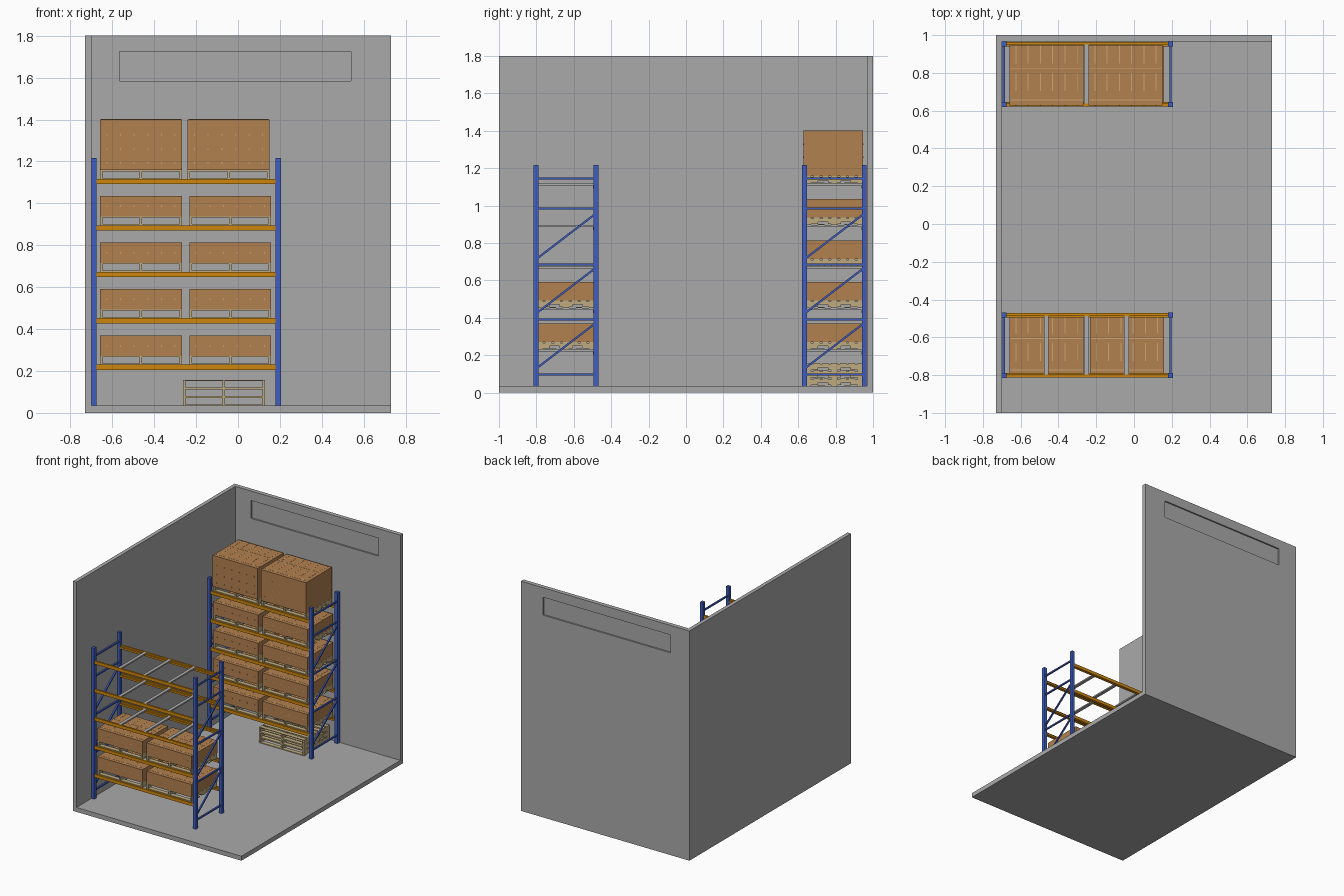
import bpy, bmesh, math
from mathutils import Matrix, Vector

if "Cube" in bpy.data.objects:
    bpy.data.objects.remove(bpy.data.objects["Cube"], do_unlink=True)


def material(name, rgb):
    m = bpy.data.materials.new(name)
    m.use_nodes = True
    m.diffuse_color = (*rgb, 1)
    m.node_tree.nodes["Principled BSDF"].inputs["Base Color"].default_value = (*rgb, 1)
    return m


CONCRETE = material("concrete grey", (0.40, 0.40, 0.40))
STEEL = material("steel grey", (0.42, 0.42, 0.42))
BLUE = material("frame blue", (0.05, 0.11, 0.53))
ORANGE = material("beam orange", (0.61, 0.24, 0.004))
CARTON = material("carton brown", (0.45, 0.22, 0.08))
TAPE = material("carton tape", (0.62, 0.37, 0.17))
WOOD = material("pallet wood", (0.52, 0.41, 0.22))


def add_box(bm, x, y, z, slot=0, turn=None):
    """Box from (min, max) ranges, optionally turned about its middle."""
    lo, hi = Vector((x[0], y[0], z[0])), Vector((x[1], y[1], z[1]))
    mat = Matrix.Translation((lo + hi) / 2) @ (turn or Matrix())
    verts = bmesh.ops.create_cube(bm, size=1, matrix=mat @ Matrix.Diagonal((*(hi - lo), 1)))["verts"]
    for f in {f for v in verts for f in v.link_faces}:
        f.material_index = slot


def finish_mesh(bm, name, *mats):
    me = bpy.data.meshes.new(name)
    bm.to_mesh(me)
    bm.free()
    for m in mats:
        me.materials.append(m)
    return me


def place(name, me, loc=(0, 0, 0)):
    ob = bpy.data.objects.new(name, me)
    ob.location = loc
    bpy.context.collection.objects.link(ob)
    return ob


def around(c, w):
    return (c - w / 2, c + w / 2)


# Room: floor, side wall, back wall with a window recessed from both sides
FLOOR = 0.035
for name, x, y, z in (("floor", (-0.73, 0.73), (-1, 1), (0, FLOOR)),
                      ("side_wall", (-0.73, -0.70), (-1, 1), (FLOOR, 1.8))):
    bm = bmesh.new()
    add_box(bm, x, y, z)
    place(name, finish_mesh(bm, name, CONCRETE))

bm = bmesh.new()
add_box(bm, (-0.70, 0.73), (0.967, 1), (FLOOR, 1.8))
bm.normal_update()
for face in [f for f in bm.faces if abs(f.normal.y) > 0.9]:
    inward = -0.012 * face.normal
    mid = face.calc_center_median()
    bmesh.ops.inset_individual(bm, faces=[face], thickness=0.01)
    for v in face.verts:
        v.co.x = 0.54 if v.co.x > mid.x else -0.565
        v.co.z = 1.725 if v.co.z > mid.z else 1.585
    pane = bmesh.ops.extrude_discrete_faces(bm, faces=[face])["faces"][0]
    bmesh.ops.translate(bm, verts=pane.verts, vec=inward)
place("back_wall", finish_mesh(bm, "back_wall", CONCRETE))

# Rack dimensions; y is measured from the rack's middle
LEFT, RIGHT, HALF = -0.689, 0.193, 0.16
SHELVES = [0.23 + 0.2218 * i for i in range(5)]

# Upright frame: two posts, five rungs, three diagonals
bm = bmesh.new()
for side in (-1, 1):
    add_box(bm, around(0, 0.026), around(side * HALF, 0.026), (FLOOR, 1.217))
for z in (0.096, 0.39, 0.685, 0.985, 1.145):
    add_box(bm, around(0, 0.012), (-HALF, HALF), around(z, 0.011))
for z in (0.25, 0.545, 0.835):
    slope = math.atan2(0.245, 2 * HALF)
    length = math.hypot(0.245, 2 * HALF)
    add_box(bm, around(0, 0.011), around(0, length), around(z, 0.011),
            turn=Matrix.Rotation(slope, 4, "X"))
frame_mesh = finish_mesh(bm, "upright_frame", BLUE)

# Shelf: stepped front and back beams
bm = bmesh.new()
for side in (-1, 1):
    add_box(bm, (LEFT + 0.013, RIGHT - 0.013), around(side * (HALF + 0.003), 0.014), (-0.025, 0))
    add_box(bm, (LEFT + 0.013, RIGHT - 0.013), around(side * (HALF - 0.009), 0.010), (-0.025, -0.011))
beam_mesh = finish_mesh(bm, "shelf_beams", ORANGE)

# Cross bars resting on the beam steps
bm = bmesh.new()
for x in (-0.465, -0.252, -0.04):
    add_box(bm, around(x, 0.025), (-HALF + 0.004, HALF - 0.004), (-0.011, 0))
bar_mesh = finish_mesh(bm, "cross_bars", STEEL)

# Pallet: notched stringers with boards above and below
PW, PD, PH = 0.39, 0.315, 0.041
bm = bmesh.new()
for x in (-1, 0, 1):
    run = around(x * (PW / 2 - 0.006), 0.012)
    add_box(bm, run, around(0, PD), (0.018, PH - 0.005))
    for y in (-1, 0, 1):
        add_box(bm, run, around(y * (PD / 2 - 0.035), 0.07), (0.005, 0.018))
for count, width, z in ((7, 0.034, (PH - 0.005, PH)), (5, 0.034, (0, 0.005))):
    for i in range(count):
        y = (i / (count - 1) - 0.5) * (PD - width)
        add_box(bm, around(0, PW), around(y, width), z)
pallet_mesh = finish_mesh(bm, "pallet", WOOD)


def load_mesh(name, height, tape_rows):
    """Stack of cartons with tape strips on top and tape ends on front and back."""
    bm = bmesh.new()
    add_box(bm, around(0, PW), around(0, 0.32), (0, height))
    top = (height, height + 0.001)
    columns = [(i + 0.5) / 6 * PW - PW / 2 for i in range(6)]
    for x in columns:
        for y in (-0.035, 0.11):
            add_box(bm, around(x, 0.005), around(y, 0.095), top, 1)
        for z in tape_rows:
            for side in (-1, 1):
                add_box(bm, around(x, 0.005), around(side * 0.16, 0.002), around(z, 0.007), 1)
    for y, w in ((-0.13, 0.006), (0.036, 0.003)):
        add_box(bm, around(0, PW - 0.01), around(y, w), top, 1)
    return finish_mesh(bm, name, CARTON, TAPE)


low_load = load_mesh("carton_load", 0.098, (0.05,))
tall_load = load_mesh("tall_carton_load", 0.243, (0.035, 0.1, 0.17))

# Racks: the back one is full, the front one loaded on its lower two shelves
for rack, y, loaded in (("front", -0.642, 2), ("back", 0.793, 5)):
    place(rack + "_left_frame", frame_mesh, (LEFT, y, 0))
    place(rack + "_right_frame", frame_mesh, (RIGHT, y, 0))
    for i, z in enumerate(SHELVES):
        place(f"{rack}_beams_{i + 1}", beam_mesh, (0, y, z))
        place(f"{rack}_cross_bars_{i + 1}", bar_mesh, (0, y, z))
        if i >= loaded:
            continue
        tall = i == 4
        for side, x in (("left", -0.463), ("right", -0.045 if tall else -0.037)):
            place(f"{rack}_{side}_pallet_{i + 1}", pallet_mesh, (x, y, z))
            place(f"{rack}_{side}_load_{i + 1}", tall_load if tall else low_load,
                  (x, y - (0.006 if tall else 0), z + PH))

# Empty pallets stacked on the floor under the back rack
for i in range(3):
    place(f"stacked_pallet_{i + 1}", pallet_mesh, (-0.067, 0.793, FLOOR + i * PH))
